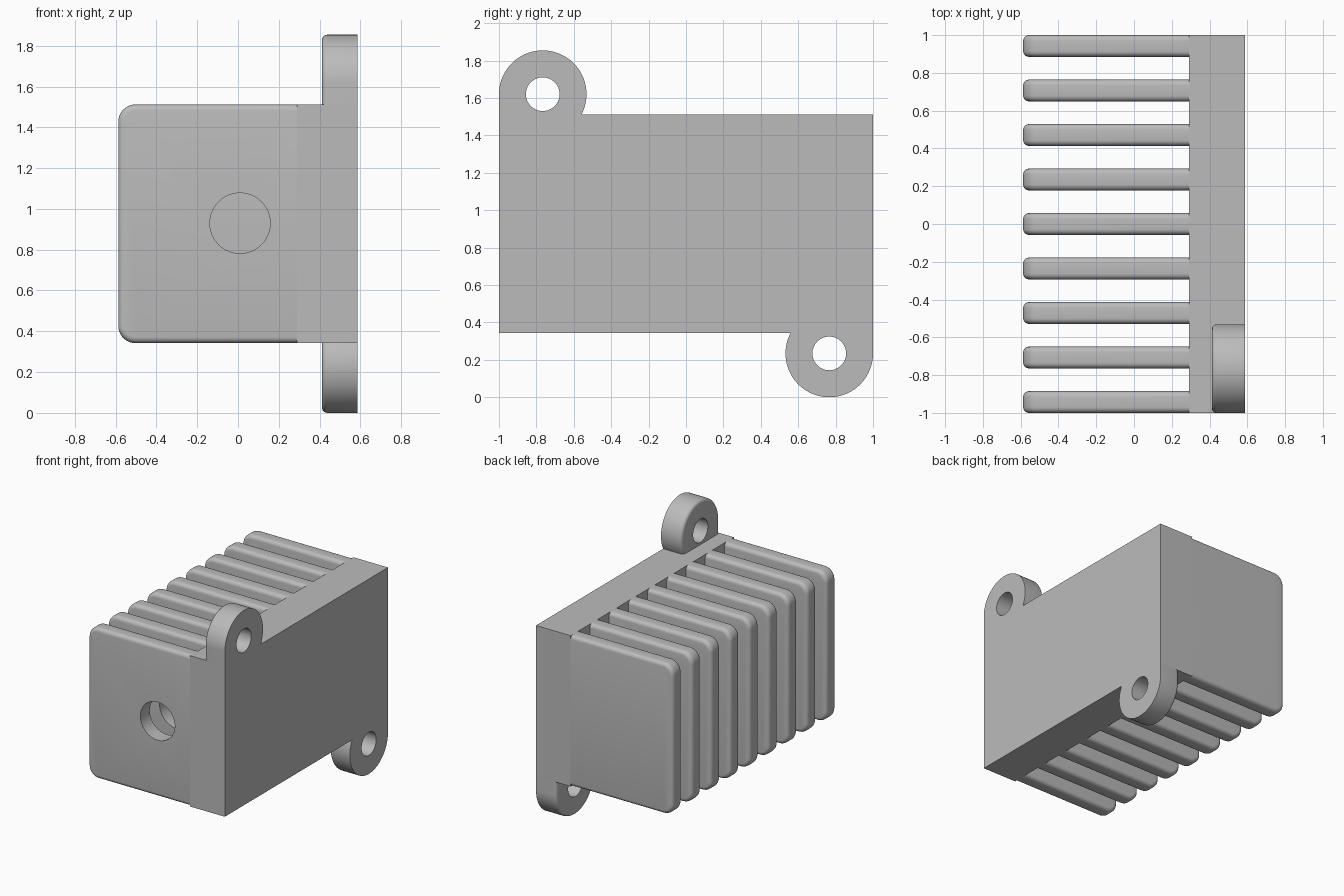
import bpy, bmesh, math
from mathutils import Matrix

cube = bpy.data.objects.get("Cube")
if cube:
    bpy.data.objects.remove(cube, do_unlink=True)

grey = bpy.data.materials.new("plain grey")
grey.use_nodes = True
grey.diffuse_color = (0.5, 0.5, 0.5, 1)
grey.node_tree.nodes["Principled BSDF"].inputs["Base Color"].default_value = (0.5, 0.5, 0.5, 1)

# Main dimensions
LEFT, TIP, ROOT = 0.587, -0.587, 0.29
BOTTOM, TOP, HEIGHT = 0.342, 1.512, 1.854
FIN, COUNT = 0.115, 9
PITCH = (2 - FIN) / (COUNT - 1)
TAB_X, TAB_R, TAB_Y, TAB_Z = 0.412, 0.234, -0.766, 1.62


def finish(name, bm):
    bmesh.ops.recalc_face_normals(bm, faces=bm.faces[:])
    mesh = bpy.data.meshes.new(name)
    bm.to_mesh(mesh)
    bm.free()
    mesh.materials.append(grey)
    obj = bpy.data.objects.new(name, mesh)
    bpy.context.collection.objects.link(obj)
    return obj


def prism(bm, points, offset):
    """Extrude a flat outline along the offset."""
    face = bm.faces.new([bm.verts.new(p) for p in points])
    result = bmesh.ops.extrude_face_region(bm, geom=[face])
    verts = [v for v in result["geom"] if isinstance(v, bmesh.types.BMVert)]
    bmesh.ops.translate(bm, verts=verts, vec=offset)


def round_edges(bm, rule, radius, segments):
    edges = [e for e in bm.edges if rule(*[v.co for v in e.verts])]
    bmesh.ops.bevel(bm, geom=edges, offset=radius, segments=segments,
                    profile=0.5, affect='EDGES', clamp_overlap=True)


def select(obj):
    bpy.ops.object.select_all(action='DESELECT')
    obj.select_set(True)
    bpy.context.view_layer.objects.active = obj


def drill(obj, centre, axis, radius, length):
    """Cut a round hole along an axis, then drop the cutter."""
    bm = bmesh.new()
    turn = Matrix.Rotation(math.pi / 2, 4, 'Y' if axis == 'X' else 'X')
    bmesh.ops.create_cone(bm, cap_ends=True, segments=64, radius1=radius, radius2=radius,
                          depth=length, matrix=Matrix.Translation(centre) @ turn)
    cutter = finish("hole_cutter", bm)
    cutter.hide_render = True
    mod = obj.modifiers.new("hole", 'BOOLEAN')
    mod.operation, mod.solver, mod.object = 'DIFFERENCE', 'EXACT', cutter
    select(obj)
    bpy.ops.object.modifier_apply(modifier=mod.name)
    bpy.data.objects.remove(cutter, do_unlink=True)


def smooth(obj):
    select(obj)
    bpy.ops.object.shade_smooth_by_angle(angle=math.radians(32))


# Mounting plate
bm = bmesh.new()
prism(bm, [(ROOT, -1, BOTTOM), (LEFT, -1, BOTTOM), (LEFT, -1, TOP), (ROOT, -1, TOP)], (0, 2, 0))
finish("base_plate", bm)

# Cooling fins: rounded outer corners, then a fillet round each rim
for i in range(COUNT):
    y0 = -1 + i * PITCH
    bm = bmesh.new()
    prism(bm, [(TIP, y0, BOTTOM), (ROOT, y0, BOTTOM), (ROOT, y0, TOP), (TIP, y0, TOP)], (0, FIN, 0))
    round_edges(bm, lambda a, b: max(a.x, b.x) < 0 and abs(a.y - b.y) > 0.01, 0.085, 10)
    round_edges(bm, lambda a, b: abs(a.y - b.y) < 1e-4 and min(a.x, b.x) < ROOT - 0.01, 0.03, 5)
    fin = finish(f"fin_{i + 1}", bm)
    # The bore stops short of the rear fin
    if i < COUNT - 1:
        drill(fin, (0.01, y0 + FIN / 2, 0.93), 'Y', 0.148, FIN * 1.5)
    smooth(fin)

# Mounting ears, the lower one being the upper one turned half round
for name, turned in (("upper_ear", False), ("lower_ear", True)):
    bm = bmesh.new()
    end = math.asin((TOP - TAB_Z) / TAB_R)
    steps = 56
    angles = [math.pi + (end - math.pi) * k / steps for k in range(steps + 1)]
    outline = [(TAB_X, -1, TOP)]
    outline += [(TAB_X, TAB_Y + TAB_R * math.cos(a), TAB_Z + TAB_R * math.sin(a)) for a in angles]
    prism(bm, outline, (LEFT - TAB_X, 0, 0))
    round_edges(bm, lambda a, b: max(a.x, b.x) < TAB_X + 0.01 and max(a.z, b.z) > TOP + 1e-4, 0.025, 5)
    ear = finish(name, bm)
    drill(ear, (0.5, TAB_Y, TAB_Z), 'X', 0.09, 0.5)
    if turned:
        ear.data.transform(Matrix.Translation((0, 0, HEIGHT)) @ Matrix.Rotation(math.pi, 4, 'X'))
    smooth(ear)
